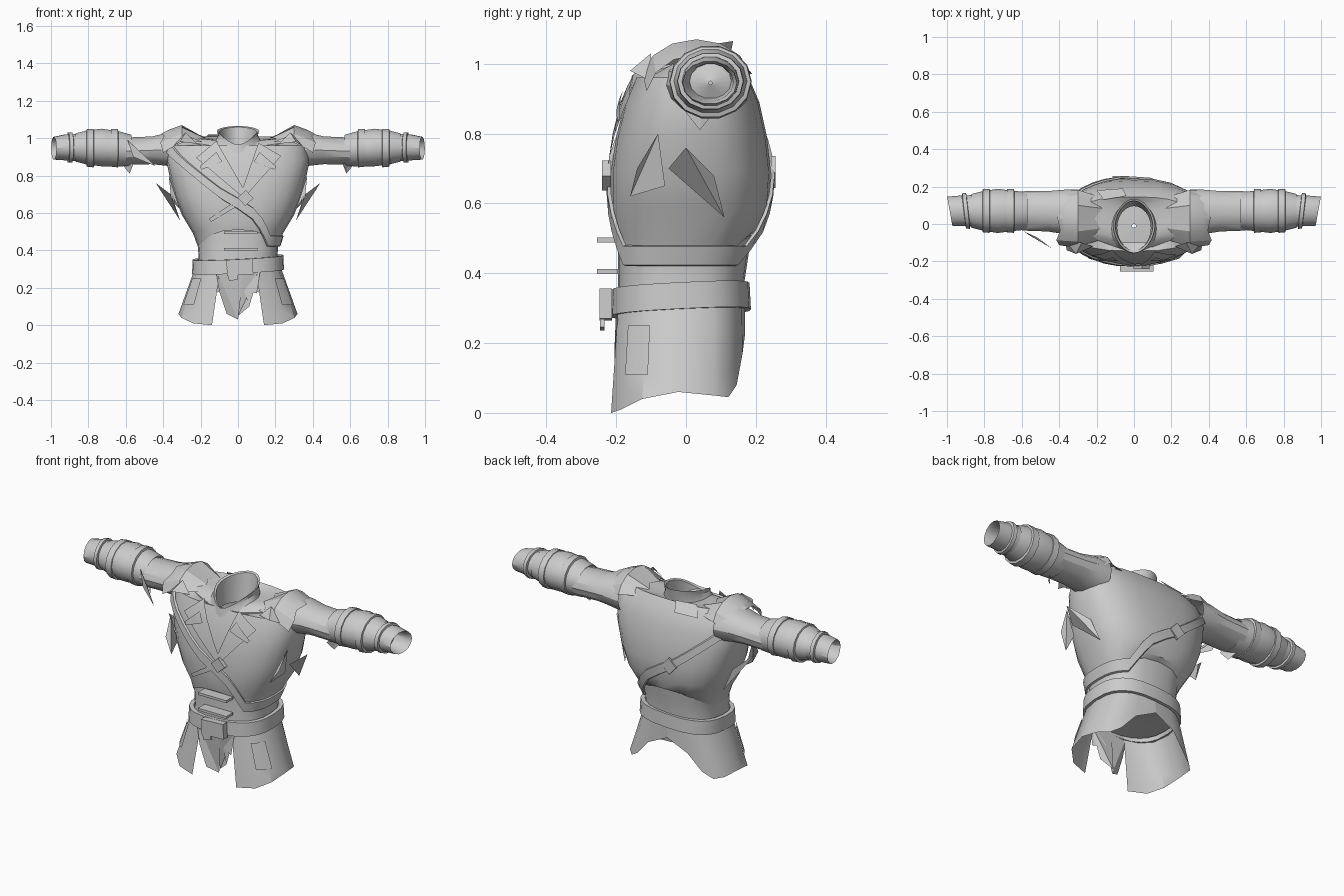
import bpy, math
from math import sin, cos, pi, radians
from mathutils import Vector

cube = bpy.data.objects.get("Cube")
if cube:
    bpy.data.objects.remove(cube)

cloth = bpy.data.materials.new("grey cloth")
cloth.use_nodes = True
GREY = (0.6, 0.6, 0.6, 1)
cloth.diffuse_color = GREY
cloth.node_tree.nodes["Principled BSDF"].inputs["Base Color"].default_value = GREY
BOXY = 0.76  # squareness of the body sections
N = 24


def make(name, verts, faces, angle=35):
    mesh = bpy.data.meshes.new(name)
    mesh.from_pydata([tuple(v) for v in verts], [], faces)
    mesh.materials.append(cloth)
    obj = bpy.data.objects.new(name, mesh)
    bpy.context.collection.objects.link(obj)
    bpy.ops.object.select_all(action="DESELECT")
    obj.select_set(True)
    bpy.context.view_layer.objects.active = obj
    bpy.ops.object.shade_smooth_by_angle(angle=radians(angle))
    return obj


def loft(name, rings, closed=True, angle=35):
    """Skin a list of equally long point rows."""
    n = len(rings[0])
    verts = [p for r in rings for p in r]
    faces = []
    for i in range(len(rings) - 1):
        for j in range(n if closed else n - 1):
            k = (j + 1) % n
            faces.append((i * n + j, i * n + k, i * n + n + k, i * n + n + j))
    return make(name, verts, faces, angle)


def oval(a, half, front, back, grow=0.0, power=BOXY):
    """Point on a rounded body section; angle 0 is the left, -90 degrees the front."""
    c, s = cos(a), sin(a)
    x = (half + grow) * math.copysign(abs(c) ** power, c)
    y = (front + back) / 2 + ((back - front) / 2 + grow) * math.copysign(abs(s) ** power, s)
    return x, y


def angles(n):
    return [2 * pi * i / n for i in range(n)]


# Body sections: height, half width, front, back
BODY = [(0.43, 0.215, -0.205, 0.175), (0.5, 0.24, -0.21, 0.215), (0.6, 0.3, -0.215, 0.237),
        (0.7, 0.34, -0.215, 0.243), (0.8, 0.365, -0.2, 0.232), (0.9, 0.385, -0.175, 0.21),
        (0.97, 0.37, -0.145, 0.18), (1.02, 0.31, -0.1, 0.145)]


def section(z):
    for lo, hi in zip(BODY, BODY[1:]):
        if z <= hi[0]:
            t = max(0, (z - lo[0]) / (hi[0] - lo[0]))
            return [l + (h - l) * t for l, h in zip(lo[1:], hi[1:])]
    return BODY[-1][1:]


def on_front(x, z, grow):
    half, front, back = section(z)
    c = min(1, abs(x) / half) ** (1 / BOXY)
    return x, (front + back) / 2 - (back - front) / 2 * (1 - c * c) ** (BOXY / 2) - grow, z


def strip(name, path, w0, w1, grow=0.014, steps=7):
    """A tapering band laid on the chest along a straight x, z path."""
    (x0, z0), (x1, z1) = path
    d = Vector((x1 - x0, z1 - z0)).normalized()
    rows = []
    for i in range(steps):
        t = i / (steps - 1)
        x, z, w = x0 + (x1 - x0) * t, z0 + (z1 - z0) * t, (w0 + (w1 - w0) * t) / 2
        rows.append([on_front(x + d.y * w * k, z - d.x * w * k, grow) for k in (-1, 0, 1)])
    return loft(name, rows, closed=False)


def box(name, centre, size, turn=0):
    c, verts = Vector(centre), []
    for i in range(8):
        x, y, z = [size[k] / 2 * (1 if i >> k & 1 else -1) for k in range(3)]
        verts.append(c + Vector((x * cos(turn) - z * sin(turn), y, x * sin(turn) + z * cos(turn))))
    return make(name, verts, [(0, 2, 3, 1), (4, 5, 7, 6), (0, 1, 5, 4),
                              (2, 6, 7, 3), (0, 4, 6, 2), (1, 3, 7, 5)])


def flap(name, pts):
    """A torn scrap of cloth, fanned from its first point."""
    return make(name, pts, [(0, i, i + 1) for i in range(1, len(pts) - 1)], 10)


# Jacket body with arched hem and neck opening
neck = [(*oval(a, 0.12, -0.17, 0.12, power=1), 0.99 - 0.11 * max(0, -sin(a)) ** 3) for a in angles(N)]
rings = []
for z, *dims in BODY:
    lift = 0.09 if z == BODY[0][0] else 0.04 if z == BODY[1][0] else 0
    rings.append([(*oval(a, *dims), z - 0.01 + lift * sin(a) ** 2 - (z > 1) * 0.07 * max(0, -sin(a)) ** 2)
                  for a in angles(N)])
loft("jacket_body", rings + [neck])

# Shirt at the waist, with a lining across the bottom
shirt = [(0.3, 0.01, -0.02, 0.0), (0.29, 0.22, -0.2, 0.165), (0.36, 0.21, -0.195, 0.165),
         (0.46, 0.218, -0.195, 0.18), (0.6, 0.25, -0.19, 0.2)]
loft("waist_shirt", [[(*oval(a, *d), z) for a in angles(N)] for z, *d in shirt])

# Standing collar, dipping to a point at the front
top = [(*oval(a, 0.112, -0.155, 0.135, power=1.1), 1.04 + 0.025 * sin(a) - 0.05 * max(0, -sin(a)) ** 3) for a in angles(N)]
mid = [((p[0] + q[0]) * 0.46, (p[1] + q[1]) / 2, (p[2] + q[2]) / 2) for p, q in zip(neck, top)]
inner = [(x * 0.9, y * 0.92, z - 0.006) for x, y, z in top]
lining = [(x * 0.75, y * 0.8, z - 0.09) for x, y, z in neck]
loft("collar", [neck, mid, top, inner, lining])

# Skirt halves, split at front and back, with hip pockets
HEM = [(-72, 0.0), (-50, 0.01), (-25, 0.04), (0, 0.06), (25, 0.05), (42, 0.045), (55, 0.08), (70, 0.17), (90, 0.23)]


def skirt(deg, z, grow=0.0):
    t = (0.32 - z) / 0.32
    return oval(radians(deg), 0.225 + 0.115 * t, -0.2 - 0.022 * t, 0.168 + 0.006 * t, grow)


for side, s in (("left", 1), ("right", -1)):
    rows = []
    for k in range(5):
        heights = [(deg, 0.32 + (hem - 0.32) * k / 4) for deg, hem in HEM]
        rows.append([(s * x, y, z) for deg, z in heights for x, y in [skirt(deg, z)]])
    loft("skirt_" + side, rows, closed=False)
    pocket = [[(s * x, y, z) for d in (-45, -34, -20) for x, y in [skirt(d, z, 0.006)]] for z in (0.25, 0.18, 0.11)]
    loft("pocket_" + side, pocket, closed=False)

# Torn inner tails at the front slit
flap("front_tail_right", [(-0.12, -0.2, 0.3), (-0.1, -0.205, 0.18), (-0.06, -0.2, 0.06), (0.0, -0.17, 0.03), (0.02, -0.19, 0.2), (0.03, -0.2, 0.3)])
flap("front_tail_left", [(0.12, -0.2, 0.3), (0.1, -0.205, 0.17), (0.03, -0.18, 0.19), (0.06, -0.19, 0.1), (0.0, -0.16, 0.05), (-0.02, -0.2, 0.3)])


# Tilted belt, buckle and bars
def belt_ring(z, grow):
    return [(x, y, z + 0.05 * x + 0.05 * y) for x, y in (oval(a, 0.23, -0.2, 0.17, grow) for a in angles(N))]


loft("belt", [belt_ring(0.287, 0.0), belt_ring(0.287, 0.016), belt_ring(0.363, 0.012), belt_ring(0.363, -0.01)])
box("buckle", (0.01, -0.23, 0.31), (0.14, 0.035, 0.085), 0.05)
box("belt_end", (-0.03, -0.24, 0.275), (0.05, 0.012, 0.07), 0.2)
for i, z in enumerate((0.405, 0.495)):
    box("chest_bar_%d" % i, (0.015, -0.225, z), (0.18, 0.06, 0.014))


# Bandolier from right shoulder to left hip
def on_bandolier(a, shift, grow):
    z = max(0.45, 0.65 - 0.31 * cos(a)) + shift
    return (*oval(a, *section(z), grow), z)


loft("bandolier", [[on_bandolier(a, d, g) for a in angles(36)]
                   for d, g in ((-0.03, 0.002), (-0.027, 0.012), (0.027, 0.012), (0.03, 0.002))])
box("bandolier_clasp", (-0.07, 0.25, 0.69), (0.065, 0.012, 0.065), 0.75)
box("chest_knot", (0.04, -0.228, 0.68), (0.06, 0.025, 0.06), 0.75)

# Lapels and crossing front edge
for side, s in (("left", 1), ("right", -1)):
    strip("lapel_" + side, ((s * 0.17, 0.94), (0.03, 0.7)), 0.14, 0.03, 0.01)
    strip("lapel_notch_" + side, ((s * 0.2, 0.84), (s * 0.1, 0.9)), 0.02, 0.06, 0.018)
strip("front_edge", ((0.04, 0.68), (-0.15, 0.56)), 0.03, 0.02, 0.008)


# Sleeves: x, centre y, centre z, y radius, z radius, lean
def tube(name, s, sections, n=14):
    rows = [[(s * (x + lean * cos(a)), cy + ry * cos(a), cz + rz * sin(a)) for a in angles(n)]
            for x, cy, cz, ry, rz, lean in sections]
    return loft(name, rows, angle=30)


for side, s in (("left", 1), ("right", -1)):
    tube("upper_sleeve_" + side, s, [(0.3, 0.06, 0.935, 0.125, 0.1, 0), (0.38, 0.065, 0.94, 0.118, 0.09, 0),
                                     (0.46, 0.068, 0.935, 0.108, 0.076, 0), (0.6, 0.07, 0.93, 0.105, 0.075, 0)])
    tube("elbow_guard_" + side, s, [(0.58, 0.07, 0.94, 0.08, 0.07, 0), (0.57, 0.07, 0.935, 0.1, 0.085, 0),
                                    (0.64, 0.07, 0.943, 0.107, 0.097, 0), (0.73, 0.07, 0.95, 0.118, 0.103, 0),
                                    (0.81, 0.07, 0.95, 0.105, 0.093, 0), (0.87, 0.07, 0.95, 0.09, 0.077, 0)])
    for i, x in enumerate((0.66, 0.79)):
        tube("guard_band_%d_" % i + side, s, [(x - 0.022, 0.07, 0.946, 0.1, 0.09, 0), (x - 0.018, 0.07, 0.946, 0.117, 0.105, 0),
                                              (x + 0.018, 0.07, 0.948, 0.116, 0.103, 0), (x + 0.022, 0.07, 0.948, 0.1, 0.09, 0)])
    tube("cuff_" + side, s, [(0.85, 0.07, 0.95, 0.085, 0.075, 0), (0.93, 0.07, 0.95, 0.081, 0.07, 0.012),
                             (0.985, 0.068, 0.946, 0.078, 0.062, 0.014), (0.96, 0.068, 0.946, 0.068, 0.054, 0.014),
                             (0.9, 0.07, 0.95, 0.06, 0.05, 0), (0.92, 0.07, 0.945, 0.005, 0.005, 0)])
    tube("cuff_band_" + side, s, [(0.885, 0.07, 0.95, 0.08, 0.07, 0.01), (0.888, 0.07, 0.95, 0.096, 0.083, 0.01),
                                  (0.908, 0.07, 0.95, 0.094, 0.082, 0.01), (0.912, 0.07, 0.95, 0.075, 0.065, 0.01)])
    # Torn shoulder cap arching from front to back over the armhole
    cap = []
    for i, ragged in enumerate((0.0, 0.03, -0.01, 0.02, -0.02, 0.03, 0.0)):
        a = radians(170 - 160 * i / 6)
        cap.append([(s * x, 0.03 + ry * cos(a), z0 + rise * sin(a)) for x, ry, z0, rise in
                    ((0.19 + ragged, 0.12, 0.975, 0.03), (0.3, 0.155, 0.955, 0.115),
                     (0.37, 0.15, 0.92, 0.125), (0.4 + ragged / 2, 0.145, 0.9, 0.125))])
    loft("shoulder_cap_" + side, cap, closed=False, angle=25)
    # Torn side and elbow scraps
    flap("shoulder_point_" + side, [(s * 0.31, -0.16, 0.98), (s * 0.22, -0.12, 0.97), (s * 0.28, -0.1, 1.03), (s * 0.36, -0.1, 0.95)])
    flap("side_tear_" + side, [(s * 0.44, 0.0, 0.76), (s * 0.36, -0.05, 0.7), (s * 0.31, 0.11, 0.56), (s * 0.35, 0.08, 0.68)])
    flap("chest_tear_" + side, [(s * 0.37, -0.08, 0.8), (s * 0.36, -0.14, 0.7), (s * 0.31, -0.16, 0.62), (s * 0.34, -0.06, 0.65)])
    flap("elbow_tear_" + side, [(s * 0.59, 0.05, 0.9), (s * 0.56, 0.0, 0.86), (s * 0.58, 0.04, 0.81), (s * 0.62, 0.08, 0.86)])

# Loose scraps on the right arm and nape
flap("hanging_scrap", [(-0.59, -0.04, 0.99), (-0.52, -0.07, 0.91), (-0.44, -0.13, 0.85), (-0.56, -0.06, 0.9)])
flap("nape_scrap", [(-0.16, 0.13, 1.02), (-0.04, 0.15, 1.02), (-0.06, 0.19, 0.97), (-0.2, 0.18, 0.97)])
